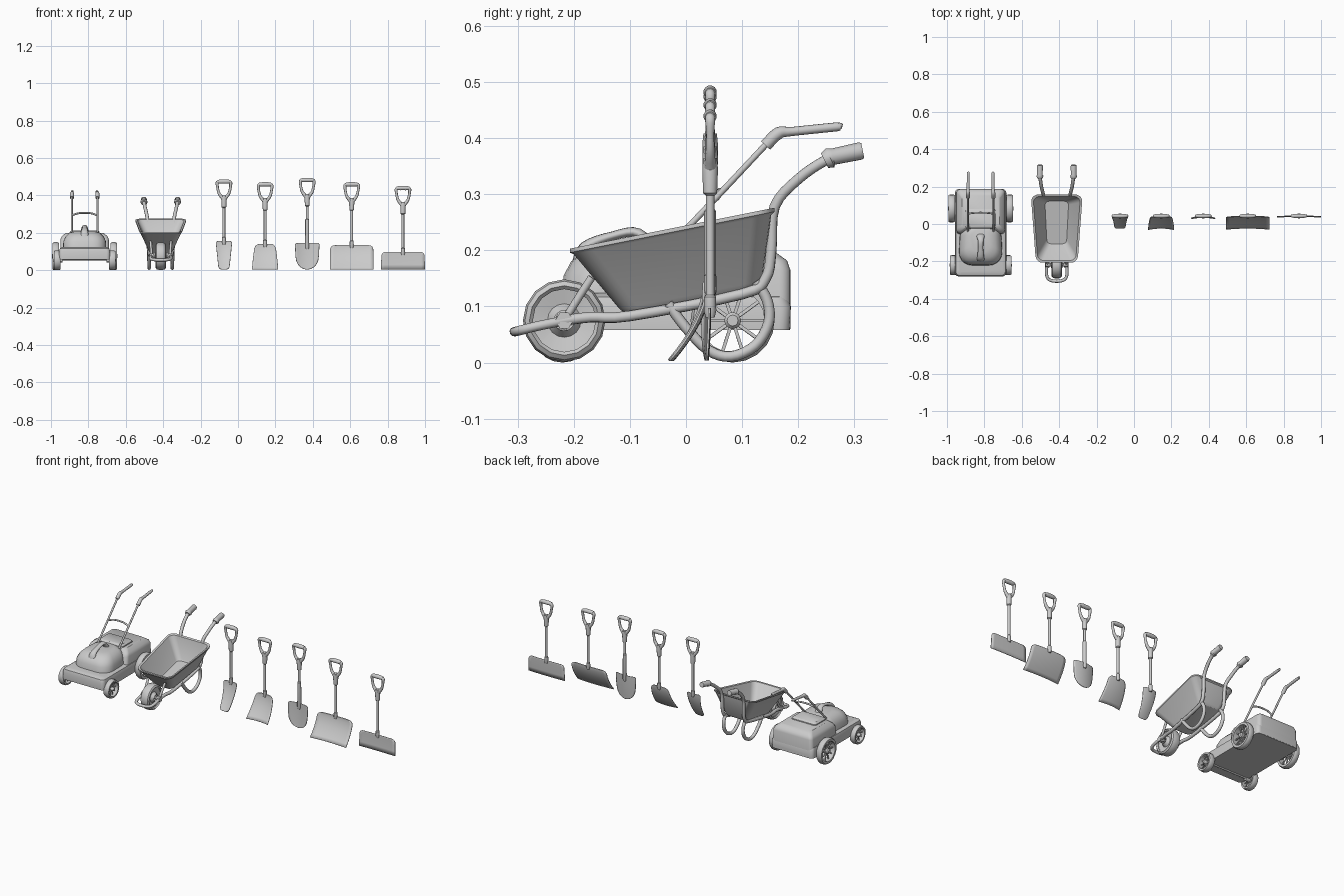
import bpy, math
from mathutils import Vector

if "Cube" in bpy.data.objects:
    bpy.data.objects.remove(bpy.data.objects["Cube"])


def add_mesh(name, verts, faces, loc=(0, 0, 0), angle=35):
    me = bpy.data.meshes.new(name)
    me.from_pydata([tuple(v) for v in verts], [], faces)
    me.update()
    me.polygons.foreach_set("use_smooth", [True] * len(me.polygons))
    me.set_sharp_from_angle(angle=math.radians(angle))
    ob = bpy.data.objects.new(name, me)
    bpy.context.collection.objects.link(ob)
    ob.location = loc
    return ob


def loft(name, rings, loc=(0, 0, 0), caps=True, closed=False, angle=35):
    n, m = len(rings[0]), len(rings)
    faces = []
    for i in range(m if closed else m - 1):
        a, b = i * n, (i + 1) % m * n
        faces += [(a + j, a + (j + 1) % n, b + (j + 1) % n, b + j) for j in range(n)]
    if caps and not closed:
        faces += [tuple(reversed(range(n))), tuple(range((m - 1) * n, m * n))]
    return add_mesh(name, [v for r in rings for v in r], faces, loc, angle)


def rrect(hx, y0, y1, r, z, k=0, slope=0, n=5):
    """Rounded rectangle ring; k tapers the width along y, slope tilts it."""
    cy, hy, out = (y0 + y1) / 2, (y1 - y0) / 2, []
    for q, (sx, sy) in enumerate([(1, 1), (-1, 1), (-1, -1), (1, -1)]):
        for i in range(n + 1):
            a = math.pi / 2 * (q + i / n)
            x = sx * (hx - r) + r * math.cos(a)
            y = sy * (hy - r) + r * math.sin(a)
            out.append((x * (1 + k * y / hy), cy + y, z + slope * (y + hy)))
    return out


def lathe(name, prof, loc, axis='x', n=24, closed=False, angle=35):
    """Revolve (radius, position) points about the x or z axis."""
    rings = []
    for r, h in prof:
        ring = []
        for i in range(n):
            c, s = r * math.cos(i * math.tau / n), r * math.sin(i * math.tau / n)
            ring.append((h, c, s) if axis == 'x' else (c, s, h))
        rings.append(ring)
    return loft(name, rings, loc, True, closed, angle)


def tube(name, pts, r, loc=(0, 0, 0), steps=4, n=10, radii=None, closed=False):
    """Sweep a circle along a smoothed path."""
    p = [Vector(v) for v in pts]
    rad = radii or [r] * len(p)
    m, path, rs = len(p), [], []
    get = (lambda i: p[i % m]) if closed else (lambda i: p[max(0, min(m - 1, i))])
    for i in range(m if closed else m - 1):
        a, b, c, d = get(i - 1), get(i), get(i + 1), get(i + 2)
        for s in range(steps):
            t = s / steps
            path.append(0.5 * (2 * b + (c - a) * t + (2 * a - 5 * b + 4 * c - d) * t * t
                               + (3 * b - a - 3 * c + d) * t ** 3))
            rs.append(rad[i] * (1 - t) + rad[(i + 1) % m] * t)
    if not closed:
        path.append(p[-1])
        rs.append(rad[-1])
    rings, nrm, L = [], None, len(path)
    for i, q in enumerate(path):
        if closed:
            tan = path[(i + 1) % L] - path[i - 1]
        else:
            tan = path[min(i + 1, L - 1)] - path[max(i - 1, 0)]
        tan.normalize()
        if nrm is None:
            nrm = tan.orthogonal()
        nrm = (nrm - tan * nrm.dot(tan)).normalized()
        bi = tan.cross(nrm)
        rings.append([q + rs[i] * (nrm * math.cos(j * math.tau / n) + bi * math.sin(j * math.tau / n))
                      for j in range(n)])
    return loft(name, rings, loc, closed=closed, angle=50)


# ---------------- lawn mower ----------------
MX = -0.82
M = (MX, 0, 0)
loft("mower_deck", [rrect(.136, -.278, .185, .02, .058), rrect(.137, -.28, .187, .02, .10),
                    rrect(.132, -.275, .18, .02, .117), rrect(.118, -.26, .17, .02, .124)], M)
loft("mower_rear_body", [rrect(.131, -.06, .186, .02, .06), rrect(.129, -.05, .186, .02, .165),
                         rrect(.122, -.04, .18, .02, .182), rrect(.10, -.02, .155, .02, .2)], M)
loft("engine_cover", [rrect(.114, -.222, .0, .07, .115, k=-.03), rrect(.112, -.218, .0, .07, .155, k=-.05),
                      rrect(.10, -.205, .0, .065, .18, k=-.05), rrect(.08, -.18, -.01, .05, .2, k=-.05),
                      rrect(.05, -.15, -.03, .04, .208)], M, angle=50)
loft("rear_console", [rrect(.085, -.03, .085, .015, .17), rrect(.08, -.025, .08, .015, .205),
                      rrect(.07, -.015, .07, .012, .213)], M)
h = tube("carry_handle", [(0, -.19, .17), (0, -.18, .205), (0, -.13, .226), (0, -.085, .231), (0, -.06, .195)],
         .01, M, radii=[.015, .011, .008, .009, .015])
h.scale.x = 1.7

# mower wheels with spokes
for s in (-1, 1):
    for label, wy, R, wx in (("rear", .083, .075, .155), ("front", -.22, .053, .147)):
        c = (MX + s * wx, wy, R)
        w, ri = .017, R * .76
        lathe(f"mower_{label}_tyre", [(ri, -w), (R * .94, -w), (R, -w * .5), (R, w * .5), (R * .94, w), (ri, w)],
              c, n=20, closed=True)
        lathe(f"mower_{label}_hub", [(R * .12, -.03), (R * .2, -.03), (R * .2, .014), (R * .13, .02)], c, n=12) \
            .scale.x = s
        for i in range(10):
            a = i * math.tau / 10
            d = Vector((0, math.cos(a), math.sin(a)))
            tube(f"mower_{label}_spoke", [d * R * .15, d * R * .8], R * .055, c, steps=1, n=4)
    # handlebars and grips
    tube("mower_handlebar", [(s * .068, -.045, .19), (s * .068, .05, .29), (s * .068, .155, .402)], .0055, M)
    tube("mower_grip", [(s * .068, .142, .387), (s * .068, .165, .409), (s * .067, .19, .412), (s * .066, .268, .42),
                        (s * .066, .275, .42)], .008, M, radii=[.011, .011, .008, .008, .004])
tube("mower_crossbar", [(-.068, .055, .293), (-.03, .06, .305), (.03, .06, .305), (.068, .055, .293)], .005, M)
for wy, z in ((.083, .075), (-.22, .06)):
    tube("mower_axle", [(-.15, wy, z), (.15, wy, z)], .007, M, steps=1)

# ---------------- wheelbarrow ----------------
BX = -0.413
B = (BX, 0, 0)
loft("barrow_tray", [rrect(.06, -.108, .125, .025, .088, .1, .2), rrect(.068, -.118, .135, .03, .095, .1, .2),
                     rrect(.12, -.2, .152, .035, .193, .11, .2), rrect(.125, -.207, .158, .038, .196, .11, .2),
                     rrect(.125, -.207, .158, .038, .203, .11, .2), rrect(.114, -.195, .147, .032, .203, .11, .2),
                     rrect(.063, -.112, .128, .025, .104, .1, .2), rrect(.058, -.106, .122, .022, .098, .1, .2)], B)
wc = (BX, -.217, .075)
lathe("barrow_tyre", [(.056, -.022), (.062, -.028), (.07, -.022), (.0735, -.01), (.0735, .01), (.07, .022),
                      (.062, .028), (.056, .022)], wc, n=16, closed=True)
lathe("barrow_wheel_disc", [(.058, -.018), (.03, -.012), (.018, -.03), (.018, .03), (.03, .012), (.058, .018)],
      wc, n=16, closed=True)
lathe("barrow_axle", [(.009, -.06), (.009, .06)], wc, n=8)
for s in (-1, 1):
    lathe("barrow_axle_bracket", [(.016, -.011), (.016, .011)], (BX + s * .05, -.217, .075), n=6)
    tube("barrow_frame_tube", [(s * .052, -.23, .073), (s * .054, -.17, .081), (s * .06, -.1, .083),
                               (s * .066, .10, .122), (s * .069, .142, .15), (s * .07, .152, .2),
                               (s * .072, .158, .278), (s * .082, .2, .327), (s * .089, .25, .361),
                               (s * .09, .29, .373)], .0095, B)
    tube("barrow_grip", [(s * .09, .247, .36), (s * .09, .257, .365), (s * .09, .262, .367), (s * .09, .31, .377),
                         (s * .09, .315, .378)], .015, B, steps=1, n=12, radii=[.015, .019, .015, .016, .014])
    tube("barrow_leg", [(s * .065, .125, .145), (s * .064, .145, .11), (s * .063, .147, .07), (s * .062, .123, .03),
                        (s * .062, .08, .011), (s * .062, .04, .022), (s * .063, 0, .062), (s * .063, -.032, .105)],
         .0095, B)
    tube("barrow_front_strut", [(s * .05, -.215, .078), (s * .052, -.19, .118), (s * .055, -.168, .152)], .007, B)
tube("barrow_front_hoop", [(-.052, -.215, .075), (-.055, -.265, .065), (-.042, -.297, .057), (0, -.306, .055),
                           (.042, -.297, .057), (.055, -.265, .065), (.052, -.215, .075)], .0085, B)

# ---------------- shovels ----------------
SY = .043


def blade(name, x, stations, sweep, dish):
    """stations: (z, half width) from bottom to top; sweep pulls the lower edge forward."""
    nx, verts, faces = 12, [], []
    z0, z1 = stations[0][0], stations[-1][0]
    wmax = max(w for _, w in stations)
    rows = []
    for (za, wa), (zb, wb) in zip(stations, stations[1:]):
        k = 3 if zb - za > .03 else 1
        rows += [(za + (zb - za) * i / k, wa + (wb - wa) * i / k) for i in range(k)]
    rows.append(stations[-1])
    for z, w in rows:
        t = (z - z0) / (z1 - z0)
        for i in range(nx + 1):
            u = (i / nx * 2 - 1) * w
            y = SY - sweep * (1 - t) ** 1.7 - dish * (u / wmax) ** 2
            verts.append((u, y, z))
    for r in range(len(rows) - 1):
        for i in range(nx):
            a = r * (nx + 1) + i
            faces.append((a, a + 1, a + nx + 2, a + nx + 1))
    ob = add_mesh(name, verts, faces, (x, 0, 0))
    m = ob.modifiers.new("thickness", 'SOLIDIFY')
    m.thickness, m.offset = .004, 0


def handle(name, x, top, bottom, socket):
    L = (x, SY, 0)
    lathe(name + "_shaft", [(.0075, bottom), (.0075, top - .1)], L, 'z', 12)
    lathe(name + "_socket", [(.008, bottom - .012), (.011, bottom), (.0105, bottom + socket),
                             (.007, bottom + socket + .004)], L, 'z', 12)
    lathe(name + "_ferrule", [(.008, top - .152), (.0125, top - .148), (.014, top - .105), (.012, top - .085)],
          L, 'z', 12)
    # D-shaped grip
    tube(name + "_grip_bar", [(-.034, 0, top - .012), (-.015, 0, top - .011), (.015, 0, top - .011),
                              (.034, 0, top - .012)], .011, L, n=12, radii=[.009, .012, .012, .009])
    for s in (-1, 1):
        tube(name + "_grip_side", [(s * .028, 0, top - .011), (s * .036, 0, top - .018), (s * .034, 0, top - .045),
                                   (s * .026, 0, top - .075), (s * .006, 0, top - .1)], .008, L,
             radii=[.008, .009, .007, .008, .011])


blade("trench_shovel_blade", -.075, [(.004, .014), (.008, .024), (.02, .03), (.06, .034), (.145, .043), (.152, .041),
                                     (.156, .034)], .066, .008)
handle("trench_shovel", -.075, .485, .15, .025)
blade("scoop_shovel_blade", .145, [(.004, .07), (.05, .066), (.115, .058), (.13, .052), (.138, .042), (.141, .025)],
      .066, .008)
handle("scoop_shovel", .145, .47, .135, .025)
blade("spade_blade", .37, [(.004, .006), (.008, .022), (.018, .038), (.032, .05), (.05, .058), (.075, .062),
                           (.135, .065), (.142, .063), (.146, .055)], .008, .012)
handle("spade", .37, .493, .125, .145)
blade("snow_shovel_blade", .608, [(.004, .117), (.05, .116), (.115, .115), (.125, .11), (.132, .1), (.135, .08)],
      .066, .006)
handle("snow_shovel", .608, .47, .13, .025)
blade("scraper_blade", .882, [(.004, .118), (.03, .117), (.082, .115), (.091, .11), (.097, .1)], .004, .002)
handle("scraper", .882, .45, .092, .025)
